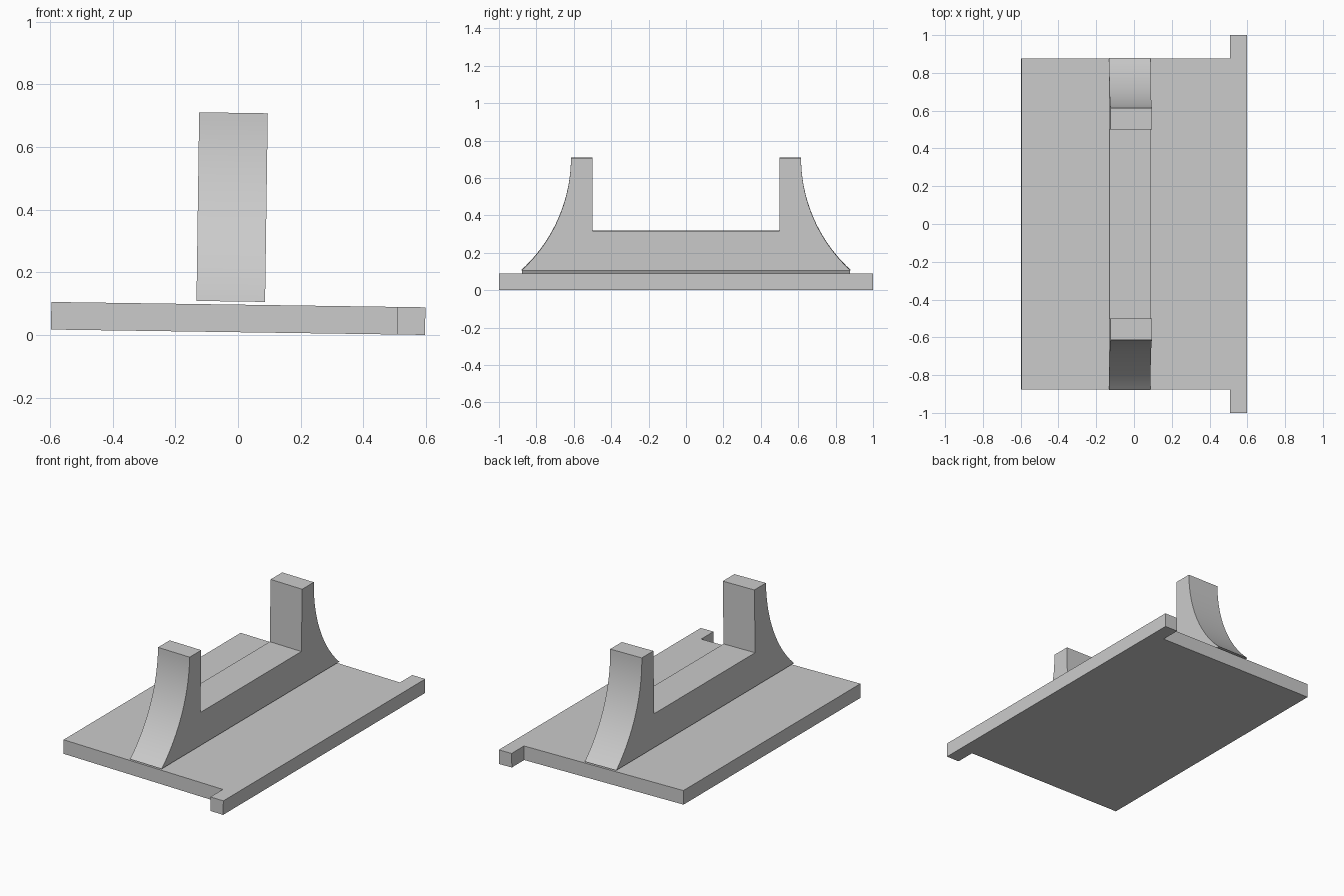
import bpy
import bmesh
from math import radians, sin, cos, asin

cube = bpy.data.objects.get("Cube")
if cube:
    bpy.data.objects.remove(cube, do_unlink=True)

TILT = radians(0.82)
LIFT = 0.0086

grey = bpy.data.materials.new("plain grey")
grey.use_nodes = True
colour = (0.6, 0.6, 0.6, 1)
grey.diffuse_color = colour
grey.node_tree.nodes["Principled BSDF"].inputs["Base Color"].default_value = colour


def extrude_profile(name, points, direction):
    """Fill a closed outline, extrude it and tilt it with the whole model."""
    bm = bmesh.new()
    face = bm.faces.new([bm.verts.new(p) for p in points])
    result = bmesh.ops.extrude_face_region(bm, geom=[face])
    moved = [v for v in result["geom"] if isinstance(v, bmesh.types.BMVert)]
    bmesh.ops.translate(bm, verts=moved, vec=direction)
    # extruding a lone face keeps the start cap, so the solid is closed
    bmesh.ops.recalc_face_normals(bm, faces=bm.faces)
    mesh = bpy.data.meshes.new(name)
    bm.to_mesh(mesh)
    bm.free()
    mesh.materials.append(grey)
    obj = bpy.data.objects.new(name, mesh)
    bpy.context.collection.objects.link(obj)
    obj.rotation_euler.y = TILT
    obj.location.z = LIFT
    return obj


# Base plate with a tab at each end of its left edge
EDGE, TAB_X, END, TAB_END, THICK = 0.597, 0.508, 0.877, 1.0, 0.088
half = [(-EDGE, END), (TAB_X, END), (TAB_X, TAB_END), (EDGE, TAB_END)]
outline = half + [(x, -y) for x, y in reversed(half)]
extrude_profile("base_plate", [(x, y, 0) for x, y in outline], (0, 0, THICK))

# Cradle: two posts with concave outer flanks joined by a low web
BOTTOM, TOP, FLOOR = 0.098, 0.70, 0.308
INNER, OUTER, FOOT = 0.5, 0.615, 0.88
RIGHT_X, WIDTH = -0.134, 0.219
drop, spread = TOP - BOTTOM, FOOT - OUTER
radius = (drop ** 2 + spread ** 2) / (2 * spread)
sweep = asin(drop / radius)
STEPS = 24
flank = []
for i in range(STEPS + 1):
    a = sweep * i / STEPS
    flank.append((OUTER + radius * (1 - cos(a)), TOP - radius * sin(a)))
half = [(INNER, FLOOR), (INNER, TOP)] + flank
outline = half + [(-y, z) for y, z in reversed(half)]
cradle = extrude_profile("cradle", [(RIGHT_X, y, z) for y, z in outline], (WIDTH, 0, 0))

bpy.ops.object.select_all(action="DESELECT")
cradle.select_set(True)
bpy.context.view_layer.objects.active = cradle
bpy.ops.object.shade_smooth_by_angle(angle=radians(30))
